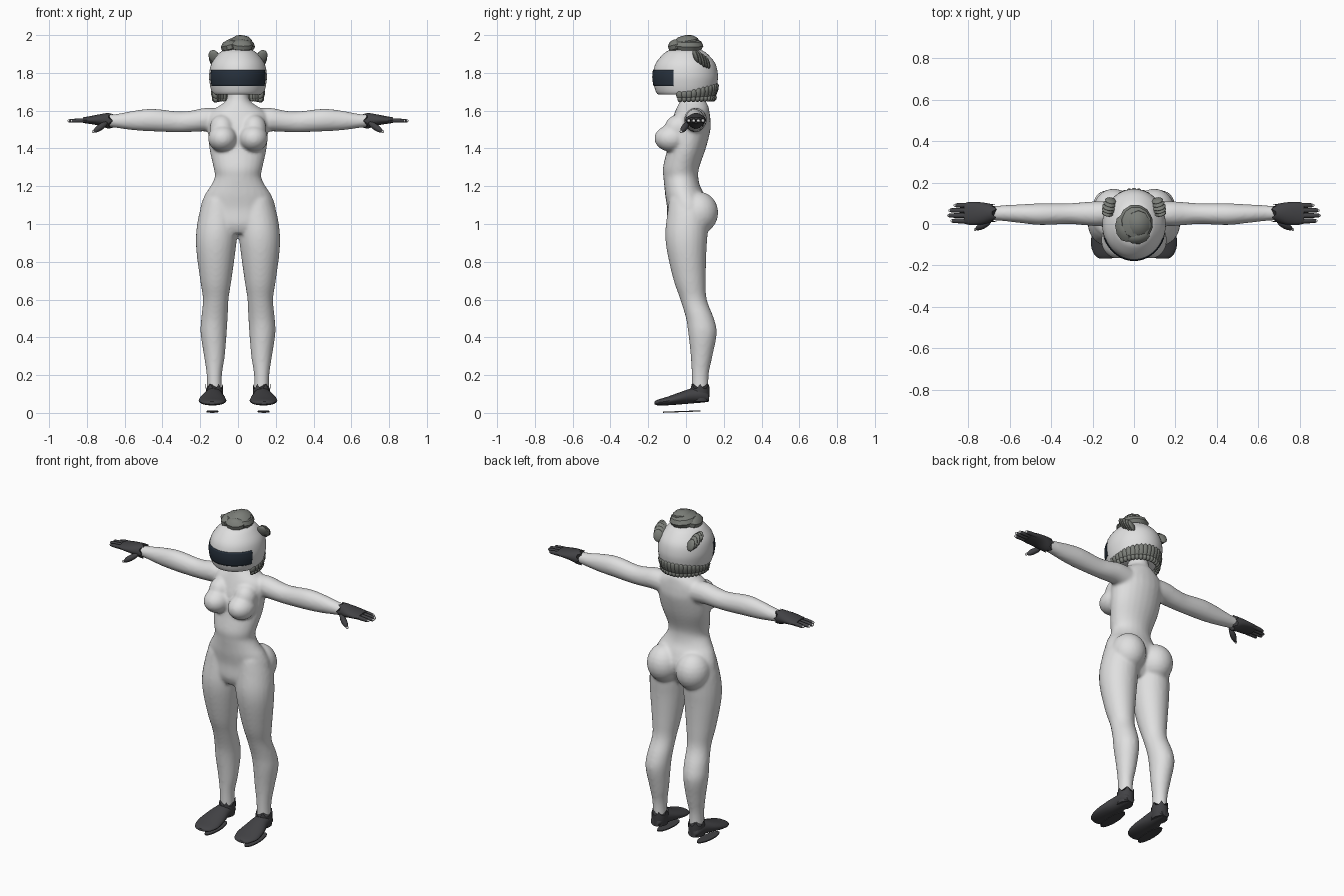
import bpy, bmesh, math
from mathutils import Matrix, Vector, Euler

cube = bpy.data.objects.get("Cube")
if cube:
    bpy.data.objects.remove(cube, do_unlink=True)


def material(name, rgb):
    m = bpy.data.materials.new(name)
    m.use_nodes = True
    m.diffuse_color = (*rgb, 1)
    node = next(n for n in m.node_tree.nodes if n.type == 'BSDF_PRINCIPLED')
    node.inputs["Base Color"].default_value = (*rgb, 1)
    node.inputs["Roughness"].default_value = 0.7
    return m


PALE = material("pale grey", (.74, .74, .74))
DARK = material("charcoal", (.055, .055, .06))
HAIR = material("hair grey", (.2, .21, .19))
GLASS = material("navy visor", (.02, .03, .045))


def resample(rings, steps):
    """Catmull-Rom blend between the measured rings."""
    out = []
    for i in range(len(rings) - 1):
        p = [rings[max(0, min(len(rings) - 1, i + d))] for d in (-1, 0, 1, 2)]
        for s in range(steps):
            t = s / steps
            out.append([b + .5 * t * (c - a + t * (2*a - 5*b + 4*c - d + t * (3 * (b - c) + d - a)))
                        for a, b, c, d in zip(*p)])
    return out + [list(rings[-1])]


def loft(bm, rings, axis, side=1, sides=24, steps=4, ragged=None):
    """Rings are (position, low, high, low, high) extents across the axis."""
    loops = []
    rows = resample(rings, steps)
    for n, (t, a, b, c, d) in enumerate(rows):
        loop = []
        for i in range(sides):
            ang = math.tau * i / sides
            u = (a + b) / 2 + (b - a) / 2 * math.cos(ang)
            v = (c + d) / 2 + (d - c) / 2 * math.sin(ang)
            shift = ragged if ragged and n == len(rows) - 1 and i % 3 == 0 else 0
            co = [u, v]
            co.insert(axis, t + shift)
            co[0] *= side
            loop.append(bm.verts.new(co))
        loops.append(loop)
    for lo, hi in zip(loops, loops[1:]):
        for i in range(sides):
            j = (i + 1) % sides
            bm.faces.new((lo[i], lo[j], hi[j], hi[i]))
    bm.faces.new(loops[0])
    bm.faces.new(loops[-1])


def blob(bm, centre, radii, turn=(0, 0, 0), side=1, segs=16):
    m = (Matrix.Diagonal((side, 1, 1, 1)) @ Matrix.Translation(centre)
         @ Euler(turn).to_matrix().to_4x4() @ Matrix.Diagonal((*radii, 1)))
    bmesh.ops.create_uvsphere(bm, u_segments=segs, v_segments=segs // 2, radius=1, matrix=m)


def finish(name, bm, mat, angle=50):
    bmesh.ops.recalc_face_normals(bm, faces=bm.faces[:])
    mesh = bpy.data.meshes.new(name)
    bm.to_mesh(mesh)
    bm.free()
    mesh.materials.append(mat)
    ob = bpy.data.objects.new(name, mesh)
    bpy.context.collection.objects.link(ob)
    bpy.ops.object.select_all(action='DESELECT')
    ob.select_set(True)
    bpy.context.view_layer.objects.active = ob
    bpy.ops.object.shade_smooth_by_angle(angle=math.radians(angle))
    return ob


# Body: torso, limbs and soft forms fused into one skin
torso = [(.95, .11, -.08, .06), (1.0, .18, -.1, .09), (1.08, .2, -.1, .12),
         (1.15, .178, -.11, .1), (1.2, .146, -.115, .075), (1.25, .123, -.12, .065),
         (1.3, .13, -.122, .07), (1.4, .152, -.1, .105), (1.5, .16, -.09, .13),
         (1.55, .163, -.075, .13), (1.59, .15, -.06, .125), (1.625, .1, -.045, .118),
         (1.66, .06, -.03, .1), (1.74, .055, -.02, .09)]
leg = [(.1, .085, .165, .03, .12), (.2, .085, .166, .03, .12), (.3, .07, .18, .025, .14),
       (.42, .06, .198, .012, .163), (.5, .055, .195, 0, .148), (.6, .05, .186, -.03, .11),
       (.7, .035, .2, -.065, .105), (.85, .014, .22, -.1, .108), (.95, .004, .222, -.11, .115),
       (1.05, .005, .207, -.1, .12), (1.13, .02, .182, -.09, .1)]
arm = [(.08, 0, .11, 1.48, 1.61), (.17, -.01, .11, 1.49, 1.615), (.25, -.005, .105, 1.487, 1.6),
       (.32, 0, .1, 1.485, 1.596), (.45, -.005, .1, 1.49, 1.61), (.55, .005, .095, 1.496, 1.6),
       (.64, .015, .09, 1.508, 1.583), (.71, .02, .085, 1.518, 1.578)]
bm = bmesh.new()
loft(bm, [(z, -w, w, lo, hi) for z, w, lo, hi in torso], 2)
for s in (1, -1):
    loft(bm, leg, 2, s)
    loft(bm, arm, 0, s)
    blob(bm, (.082, -.077, 1.453), (.077, .091, .071), side=s, segs=24)
    blob(bm, (.085, -.045, 1.505), (.066, .07, .075), (-.4, 0, 0), s, 24)
    blob(bm, (.098, .066, 1.06), (.1, .105, .112), side=s, segs=24)
body = finish("body", bm, PALE)
remesh = body.modifiers.new("fuse", 'REMESH')
remesh.mode = 'VOXEL'
remesh.voxel_size = .009
remesh.use_smooth_shade = True
soften = body.modifiers.new("soften", 'SMOOTH')
soften.factor = .5
soften.iterations = 7

palm = [(.82, .002, .1, 1.535, 1.565), (.79, -.005, .107, 1.53, 1.57), (.74, -.004, .105, 1.522, 1.58),
        (.7, .006, .099, 1.508, 1.587), (.685, .01, .095, 1.504, 1.588)]
foot = [(-.167, .11, .165, .045, .06), (-.15, .08, .19, .04, .07), (-.1, .062, .208, .04, .085),
        (-.03, .068, .2, .045, .11), (.03, .08, .18, .05, .13), (.09, .085, .17, .055, .135),
        (.122, .1, .155, .06, .1)]
ankle = [(.06, .085, .168, .02, .122), (.1, .08, .17, .022, .125), (.13, .079, .171, .024, .126)]
for s, label in ((1, "left"), (-1, "right")):
    # Gloves with a torn cuff, four fingers and a lowered thumb
    bm = bmesh.new()
    loft(bm, palm, 0, s, 18, 3, -.022)
    tips = bmesh.new()
    for y, tip in ((.09, .865), (.066, .89), (.041, .896), (.015, .88)):
        z = 1.548
        loft(bm, [(.78, y - .012, y + .012, z - .012, z + .014),
                  (.83, y - .012, y + .012, z - .012, z + .012),
                  (tip - .008, y - .01, y + .01, z - .012, z + .008),
                  (tip, y - .006, y + .006, z - .008, z + .004)], 0, s, 10, 2)
        blob(tips, (tip - .002, y, z - .002), (.009, .008, .008), side=s, segs=10)
    blob(bm, (.728, -.006, 1.513), (.05, .017, .017), (0, .55, -.5), s, 12)
    blob(tips, (.766, -.026, 1.489), (.008, .008, .008), side=s, segs=10)
    finish(label + "_glove", bm, DARK)
    finish(label + "_fingertips", tips, PALE)

    # Shoes with a torn ankle edge, and a thin separate sole
    bm = bmesh.new()
    loft(bm, foot, 1, s, 20, 3)
    loft(bm, ankle, 2, s, 18, 2, .024)
    finish(label + "_shoe", bm, DARK)
    bm = bmesh.new()
    plate = Matrix.Translation((s * .136, -.022, .007)) @ Matrix.Rotation(.035, 4, 'X')
    bmesh.ops.create_cone(bm, cap_ends=True, segments=20, radius1=1, radius2=1, depth=1,
                          matrix=plate @ Matrix.Diagonal((.032, .1, .006, 1)))
    finish(label + "_sole", bm, DARK)

# Helmet: rounded dome over a nearly straight lower rim
dome = [(1.685, .84), (1.7, .91), (1.74, .975), (1.79, 1), (1.85, .917), (1.9, .68),
        (1.92, .5), (1.934, .28), (1.94, .03)]


def shell(bm, grow):
    loft(bm, [(z, -.153 * k * grow, .153 * k * grow, -.003 - .172 * k * grow, -.003 + .172 * k * grow)
              for z, k in dome], 2, 1, 48)


bm = bmesh.new()
shell(bm, 1)
finish("helmet", bm, PALE)

# Visor: a band trimmed from a slightly larger shell
bm = bmesh.new()
shell(bm, 1.02)
for co, no in (((0, 0, 1.815), (0, 0, 1)), ((0, 0, 1.73), (0, 0, -1)), ((0, -.066, 0), (0, 1, 0))):
    bmesh.ops.bisect_plane(bm, geom=bm.verts[:] + bm.edges[:] + bm.faces[:],
                           plane_co=co, plane_no=no, clear_outer=True)
visor = finish("visor", bm, GLASS)
thick = visor.modifiers.new("thickness", 'SOLIDIFY')
thick.thickness = .006

# Top bun made of overlapping locks
bm = bmesh.new()
blob(bm, (.01, .005, 1.945), (.082, .09, .045), (0, .1, .3), segs=12)
blob(bm, (.02, 0, 1.962), (.06, .07, .038), (.15, .1, 0), segs=10)
blob(bm, (-.045, -.02, 1.94), (.046, .07, .036), (0, -.3, .2), segs=10)
blob(bm, (.02, -.055, 1.942), (.06, .042, .036), (.3, 0, .2), segs=10)
finish("top_bun", bm, HAIR, 35)

# Side buns: coiled slices stacked outward
for s, label in ((1, "left"), (-1, "right")):
    bm = bmesh.new()
    for i in range(5):
        k = i - 2
        blob(bm, (.12 + .004 * k, .082 - .015 * k, 1.872 + .008 * k),
             (.035 - .003 * abs(k), .012, .046 - .005 * abs(k)), (.35, .1, .3), s, 12)
    finish(label + "_side_bun", bm, HAIR)

# Curled fringe hanging from the back of the rim
bm = bmesh.new()
count = 23
for i in range(count):
    ang = math.radians(-15 + 210 * i / (count - 1))
    back = max(0, math.sin(ang))
    spot = Vector((.128 * math.cos(ang), .005 + .148 * math.sin(ang), 1.682 + .018 * back))
    blob(bm, spot, (.02, .014, .026 + .022 * back), (.35, 0, ang + math.pi / 2), segs=10)
    blob(bm, spot * .97 + Vector((0, 0, .03 * 1.682 - .022 - .012 * back)),
         (.014, .014, .018), (0, .5, ang), segs=8)
finish("back_curls", bm, HAIR)
